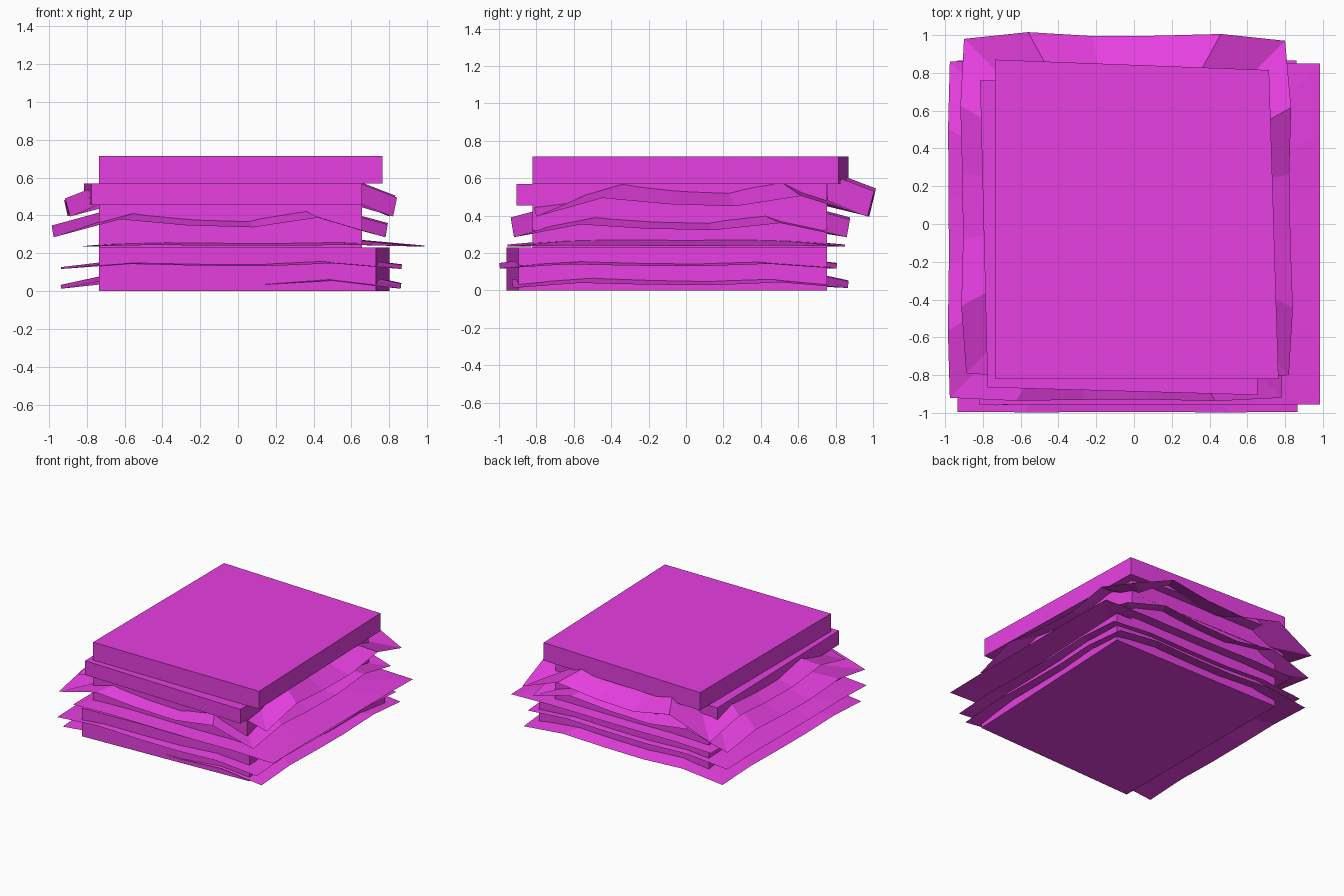
import bpy
from mathutils import Vector

if "Cube" in bpy.data.objects:
    bpy.data.objects.remove(bpy.data.objects["Cube"])

mat = bpy.data.materials.new("magenta")
mat.diffuse_color = (0.80, 0.05, 0.75, 1)
mat.use_nodes = True
mat.node_tree.nodes["Principled BSDF"].inputs["Base Color"].default_value = mat.diffuse_color


def add_mesh(name, verts, faces):
    me = bpy.data.meshes.new(name)
    me.from_pydata(verts, [], faces)
    me.materials.append(mat)
    ob = bpy.data.objects.new(name, me)
    bpy.context.collection.objects.link(ob)
    return ob


def slab(name, corners, z0, z1):
    """Skewed four-sided block from a counter-clockwise footprint."""
    verts = [(x, y, z) for z in (z0, z1) for x, y in corners]
    sides = [(i, (i + 1) % 4, (i + 1) % 4 + 4, i + 4) for i in range(4)]
    add_mesh(name, verts, [(3, 2, 1, 0), (4, 5, 6, 7)] + sides)


WAVE = (0, 0.9, 0.6, 0.5, 1.0)  # ripple along one side, corner to corner


def sheet(name, corners, z, amps, slope, inset=0.35):
    """Drooping sheet with a rippled hem; amps are for front, right, back, left."""
    cs = [Vector(c) for c in corners]
    inward = [Vector(v) for v in ((1, 1), (-1, 1), (-1, -1), (1, -1))]
    normals = [Vector(v) for v in ((0, -1), (1, 0), (0, 1), (-1, 0))]
    outer, inner = [], []
    for s in range(4):
        a, b = cs[s], cs[(s + 1) % 4]
        ia, ib = a + inward[s] * inset, b + inward[(s + 1) % 4] * inset
        for k, w in enumerate(WAVE):
            h = w * amps[s]
            p = a.lerp(b, k / 5) + normals[s] * h * slope * 0.6
            q = ia.lerp(ib, k / 5)
            outer.append((p.x, p.y, z + h))
            inner.append((q.x, q.y, z + h + slope * inset))
    n = len(outer)
    mid = sum((Vector(v) for v in inner), Vector()) / n
    faces = []
    for i in range(n):
        j = (i + 1) % n
        faces += [(i, j, n + j, n + i), (n + i, n + j, 2 * n)]
    add_mesh(name, outer + inner + [tuple(mid)], faces)


def rect(x0, x1, y0, y1):
    return [(x0, y0), (x1, y0), (x1, y1), (x0, y1)]


# Solid blocks of the stack
slab("bottom_block", [(-0.735, -0.96), (0.73, -0.895), (0.80, 0.755), (-0.735, 0.755)], 0, 0.23)
slab("middle_block", rect(-0.735, 0.655, -0.82, 0.755), 0.23, 0.455)
slab("upper_block", [(-0.775, -0.865), (0.655, -0.905), (0.65, 0.755), (-0.815, 0.76)], 0.455, 0.57)
slab("top_block", [(-0.735, -0.82), (0.765, -0.82), (0.715, 0.815), (-0.735, 0.87)], 0.57, 0.715)

# Drooping sheets between the blocks
sheet("sheet_1", rect(-0.935, 0.86, -0.925, 0.865), 0.013, (0.043, 0.03, 0.04, 0.02), 0.22)
sheet("sheet_2", rect(-0.935, 0.865, -0.995, 0.805), 0.117, (0.03, 0.025, 0.03, 0.01), 0.12)
sheet("sheet_3", rect(-0.82, 0.985, -0.955, 0.85), 0.235, (0.01, 0.006, 0.01, 0.003), 0.09)
sheet("sheet_4", rect(-0.975, 0.78, -0.92, 0.86), 0.285, (0.105, 0.075, 0.105, 0.062), 0.28)
sheet("sheet_5", [(-0.888, -0.79), (0.82, -0.80), (0.80, 0.97), (-0.90, 0.98)],
      0.395, (0.10, 0.11, 0.15, 0.095), 0.42)
